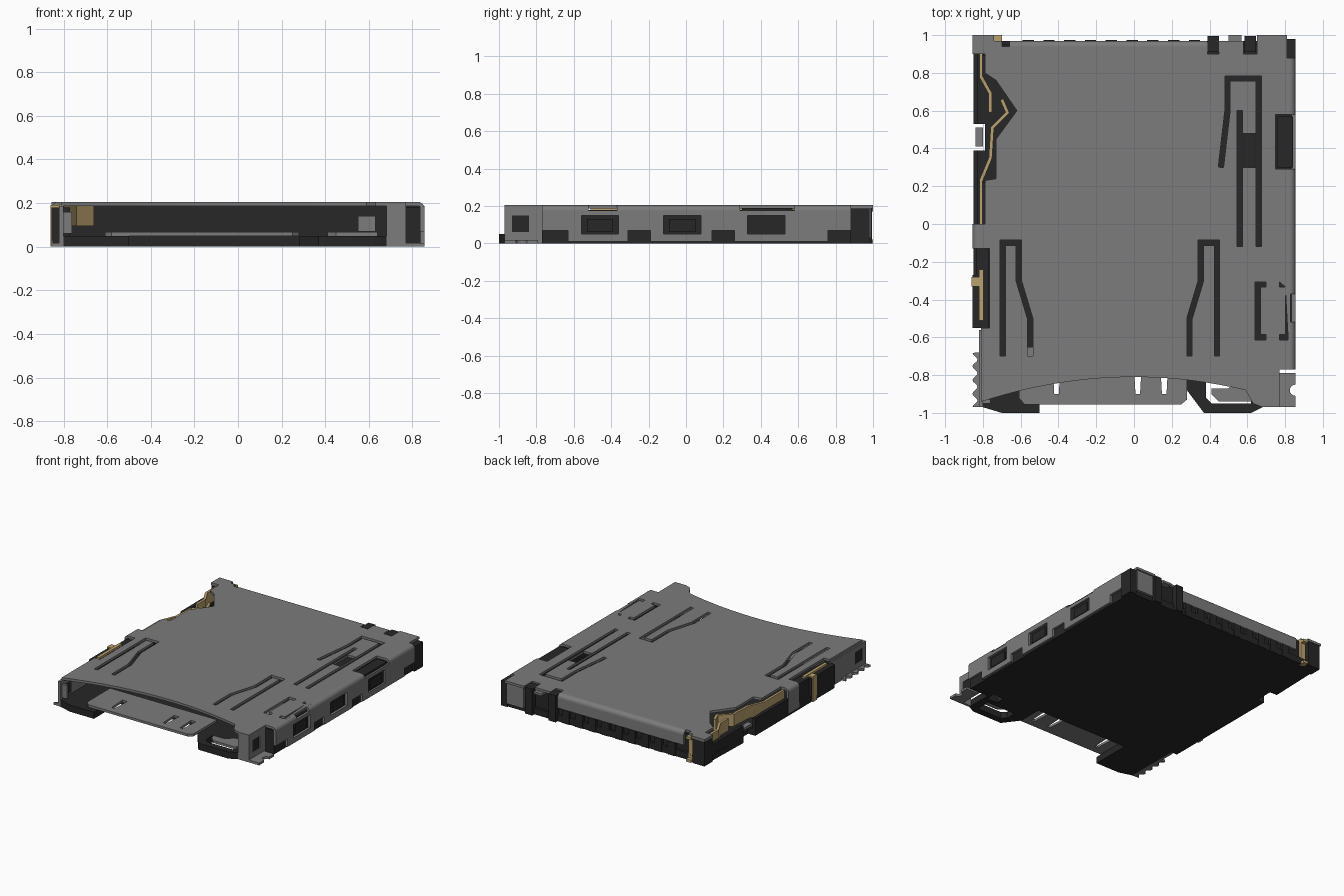
import bpy, bmesh, math
from mathutils import Vector

if "Cube" in bpy.data.objects:
    bpy.data.objects.remove(bpy.data.objects["Cube"], do_unlink=True)


def material(name, *rgb):
    m = bpy.data.materials.new(name)
    m.use_nodes = True
    m.diffuse_color = (*rgb, 1)
    m.node_tree.nodes["Principled BSDF"].inputs["Base Color"].default_value = (*rgb, 1)
    return m


STEEL = material("grey steel", .2, .2, .2)
PLASTIC = material("black plastic", .02, .02, .02)
GOLD = material("gold contact", .5, .36, .16)

# Shared levels: half width, sheet thickness, bend radius, heights and edges
SIDE, REAR = .855, 1
SHEET, RADIUS = .018, .03
FLOOR, TOP = .05, .205
ROOF = TOP - SHEET
SPRING = TOP - RADIUS
INNER = SIDE - RADIUS
SKIN = SIDE - SHEET
LIP = REAR - RADIUS
REAR_INNER = LIP - RADIUS
MOUTH, FOOT = -.77, -.97
CORNER = .88
SLOT = .028


def plate(name, loops, span, mat, axis="z"):
    """Flat sheet with holes: the first loop is the outline, span is its extent along axis."""
    cu = bpy.data.curves.new(name, "CURVE")
    cu.dimensions = "2D"
    cu.fill_mode = "BOTH"
    cu.extrude = (span[1] - span[0]) / 2
    for loop in loops:
        sp = cu.splines.new("POLY")
        sp.points.add(len(loop) - 1)
        for p, (u, v) in zip(sp.points, loop):
            p.co = (u, v, 0, 1)
        sp.use_cyclic_u = True
    tmp = bpy.data.objects.new(name + " curve", cu)
    bpy.context.collection.objects.link(tmp)
    bpy.context.view_layer.update()
    me = bpy.data.meshes.new_from_object(tmp.evaluated_get(bpy.context.evaluated_depsgraph_get()))
    bpy.data.objects.remove(tmp, do_unlink=True)
    mid = sum(span) / 2
    for v in me.vertices:
        a, b, w = v.co
        v.co = {"z": (a, b, w + mid), "x": (w + mid, a, b), "y": (a, mid - w, b)}[axis]
    bm = bmesh.new()
    bm.from_mesh(me)
    bmesh.ops.remove_doubles(bm, verts=bm.verts, dist=SHEET / 100)
    bmesh.ops.recalc_face_normals(bm, faces=bm.faces)
    bm.to_mesh(me)
    bm.free()
    me.shade_smooth()
    me.set_sharp_from_angle(angle=math.radians(30))
    me.materials.clear()
    me.materials.append(mat)
    bpy.context.collection.objects.link(bpy.data.objects.new(name, me))


def rect(us, vs):
    return [(us[0], vs[0]), (us[1], vs[0]), (us[1], vs[1]), (us[0], vs[1])]


def box(name, xs, ys, zs, mat):
    plate(name, [rect(xs, ys)], zs, mat)


def around(centre, half):
    return (centre - half, centre + half)


def dent(edge, depth, start, end):
    """Square notch in an upright edge."""
    return [(edge, start), (depth, start), (depth, end), (edge, end)]


def swap(path):
    return [(v, u) for u, v in path]


def mirror(path, centre):
    return [(2 * centre - u, v) for u, v in path]


def ribbon(path, width):
    """Constant-width outline around an open path."""
    pts = [Vector(p) for p in path]
    left, right = [], []
    for i, p in enumerate(pts):
        d0 = (p - pts[i - 1]).normalized() if i else (pts[1] - p).normalized()
        d1 = (pts[i + 1] - p).normalized() if i < len(pts) - 1 else d0
        n = Vector((-d0.y - d1.y, d0.x + d1.x)).normalized()
        off = n * (width / 2 / n.dot(Vector((-d0.y, d0.x))))
        left.append(tuple(p + off))
        right.append(tuple(p - off))
    return left + right[::-1]


def bend(name, edge, span, axis, side=1):
    """Quarter-round joint between the cover and a wall."""
    turn = [i * math.pi / 12 for i in range(7)]
    arc = [(edge + side * r * math.cos(t), SPRING + r * math.sin(t))
           for r, seq in ((RADIUS, turn), (RADIUS - SHEET, turn[::-1])) for t in seq]
    plate(name, [arc], span, STEEL, axis)


# Cover sheet: curved mouth, notched sides, spring slots
mouth = [(x, -.81 - x * x / 5) for x in (i * .07 - .81 for i in range(21))]
right_edge = [(.63, -.95), (.68, FOOT), (.74, FOOT), (.74, MOUTH), (INNER, MOUTH)]
right_edge += dent(INNER, .75, .29, .58) + [(INNER, CORNER), (.81, CORNER)]
rear_edge = [(.81, REAR), (.65, REAR), (.65, .9), (.58, .9), (.58, LIP), (.45, LIP), (.45, .9),
             (.39, .9), (.39, REAR_INNER), (-.7, REAR_INNER), (-.7, LIP), (-.74, LIP),
             (-.74, REAR), (-SIDE, REAR), (-SIDE, .9)]
left_edge = [(-.79, .9), (-.79, .8), (-.73, .76), (-.62, .6), (-.73, .45), (-.73, .24),
             (-.79, .23), (-.79, 0), (-INNER, 0)]
left_edge += [(-INNER, -.13), (-.765, -.13), (-.765, -.55), (-.81, -.55)]
finger = [(-.695, -.7), (-.695, -.1), (-.61, -.1), (-.61, -.3), (-.55, -.5), (-.55, -.7)]
clasp = dent(.7, .655, -.32, -.6)
lock = [(.46, .3), (.495, .6), (.495, .77), (.66, .77), (.66, -.12)]
slots = [ribbon(path, SLOT) for path in (
    finger, mirror(finger, -.128), clasp, mirror(clasp, .735), lock, [(.56, -.12), (.56, .6)])]
slots.append(rect((.577, .643), (.3, .48)))
plate("cover", [mouth + right_edge + rear_edge + left_edge] + slots, (ROOF, TOP), STEEL)

# Cover side and back walls
for part, span in (("front", (MOUTH, -.52)), ("middle", (-.37, .29)), ("rear", (.58, CORNER))):
    bend(f"right {part} bend", INNER, span, "y")
bend("left bend", -INNER, (-.13, 0), "y", side=-1)
bend("back bend", REAR_INNER, (-.66, .39), "x")
windows = [around(y, .1) for y in (-.46, -.02, .43)]
hem, gap = .01, .07
skirt = [(MOUTH, gap), (-.63, gap), (-.63, hem)]
for y in (-.25, .2):
    skirt += swap(dent(hem, gap, *around(y, .06)))
skirt += [(.76, hem), (.76, gap), (CORNER, gap), (CORNER, SPRING), (MOUTH, SPRING)]
plate("right wall", [skirt] + [rect(w, (FLOOR, .15)) for w in windows], (SKIN, SIDE), STEEL, "x")
for i, w in enumerate(windows):
    box(f"right latch {i}", (.8, .848), around(sum(w) / 2, .07), (.06, .13), PLASTIC)
plate("back wall", [rect((-.66, .39), (.1, SPRING))], (LIP - SHEET, LIP), STEEL, "y")
box("left wall", (-SIDE, -SKIN), (-.13, 0), (.02, SPRING), STEEL)

# Front corner brackets with solder feet
for name, x, back in (("right", .76, MOUTH), ("left", -.81, -.56)):
    window = rect((-.93, -.84), (.06, .15))
    plate(name + " bracket", [rect((FOOT, back), (0, ROOF)), window], around(x, .01), STEEL, "x")
    box(name + " bracket latch", around(x, .005), (-.94, -.83), (FLOOR, .16), PLASTIC)
box("right bracket post", (.68, .75), (FOOT, FOOT + SHEET), (0, ROOF), STEEL)
box("right bracket top", (.74, .77), (FOOT, MOUTH), (ROOF, TOP), STEEL)
box("left bracket lip", (-.82, -.76), around(-.94, .01), (.06, .16), STEEL)
bite = [(SIDE - RADIUS * math.cos(t), RADIUS * math.sin(t) - CORNER)
        for t in (i * math.pi / 8 for i in range(-4, 5))]
foot = [(.76, FOOT), (SIDE, FOOT)] + bite + [(SIDE, -.79), (.76, -.79)]
plate("right solder foot", [foot], (0, SHEET), STEEL)
scallop = [(-.842 - math.cos(i * math.pi / 4) / 75, FOOT + i * .009) for i in range(33)]
plate("left solder foot", [scallop + [(-.8, -.68), (-.8, FOOT)]], (0, SHEET), STEEL)

# Plastic base with front prongs and openings
prongs = [(-.8, FOOT), (-.7, -REAR), (-.5, -REAR), (-.5, -.7), (.28, -.7), (.28, -.88),
          (.37, -REAR), (.62, -REAR), (.68, FOOT), (.68, MOUTH)]
sides = [(SKIN, MOUTH), (SKIN, LIP), (-SKIN, LIP)]
sides += dent(-.85, -.79, .53, .39) + [(-.85, -.55), (-.8, -.55)]
openings = [[(.38, -.92), (.41, -.95), (.62, -.95), (.62, -.84), (.38, -.84)],
            rect((.57, .66), (-.8, -.73))]
plate("base", [prongs + sides] + openings, (0, FLOOR), PLASTIC)
box("right housing", (.72, SKIN), (MOUTH, LIP), (FLOOR, .18), PLASTIC)
box("recess block", (.76, .842), (.3, .57), (FLOOR, .19), PLASTIC)
box("back housing", (-.8, .72), (.89, LIP - SHEET), (FLOOR, ROOF), PLASTIC)
box("right back corner", (.8, SIDE), (CORNER, .98), (0, ROOF), PLASTIC)
box("right back plate", (.66, .8), (LIP, .99), (.03, ROOF), STEEL)
box("left back corner", (-.85, -.75), (.9, .995), (0, ROOF), PLASTIC)
for part, span in (("rear", (.53, .9)), ("middle", (0, .39))):
    box(f"left {part} rail", (-.85, -INNER), span, (FLOOR, .13), PLASTIC)
box("left catch", (-.84, -.8), around(.46, FLOOR), (.08, .1), STEEL)
box("left inner rail", (-INNER, -.79), (-.13, .22), (FLOOR, .1), PLASTIC)
switch = rect((-SIDE, -.77), (-.55, -.13))[:-1] + [(-SKIN, -.13), (-SKIN, -.27), (-SIDE, -.27)]
plate("switch housing", [switch], (.03, .18), PLASTIC)

# Row of rear teeth, clips and tab
for i in range(9):
    box(f"rear tooth {i}", around(i * .11 - .56, .03), (REAR_INNER, .975), (0, .1), PLASTIC)
for part, x in (("inner", .42), ("outer", .615)):
    box(f"{part} rear clip", around(x, .03), (.91, .995), (0, .2), PLASTIC)
box("rear tab", (.5, .57), (REAR_INNER, REAR), (.17, ROOF), STEEL)

# Front sheet with tapered slots and a side tongue
tapers = [[(x - .012, -.9), (x + .012, -.9), (x + .02, -.76), (x - .02, -.76)]
          for x in (-.41, .02, .16)]
sheet = [(-.61, -.92), (-.58, -.955), (.25, -.955), (.28, -.93), (.28, -.65), (-.61, -.65)]
level = (FLOOR, FLOOR + SHEET)
plate("front sheet", [sheet] + tapers, level, STEEL)
plate("side tongue", [[(.41, -.9), (.45, -.94), (.64, -.94), (.64, -.82), (.55, -.82), (.5, -.87),
                       (.41, -.87)]], level, STEEL)
box("slider", (.55, .63), (-.65, -.3), (.07, .14), STEEL)

# Gold spring contacts
spring = [(-.7, .66), (-.67, .59), (-.75, .51), (-.76, .35), (-.81, .23), (-.81, 0)]
arm = [(-.81, .9), (-.81, .78), (-.76, .69), (-.76, .59)]
for name, path in (("detect spring", spring), ("fixed contact", arm)):
    plate(name, [ribbon(path, SHEET)], (.095, ROOF), GOLD)
box("switch contact bar", (-.82, -.797), (-.51, -.24), (.15, .195), GOLD)
box("switch contact top", (-SIDE, -.81), (-.33, -.28), (.17, .19), GOLD)
box("switch contact stem", (-SIDE - .005, -SIDE), (-.33, -.28), (0, .19), GOLD)
for part, ys, zs in (("post", (.95, LIP), (0, .2)), ("foot", (.95, REAR), (0, .02)),
                     ("top", (LIP, REAR), (.17, .19))):
    box(f"rear contact {part}", (-.74, -.7), ys, zs, GOLD)
